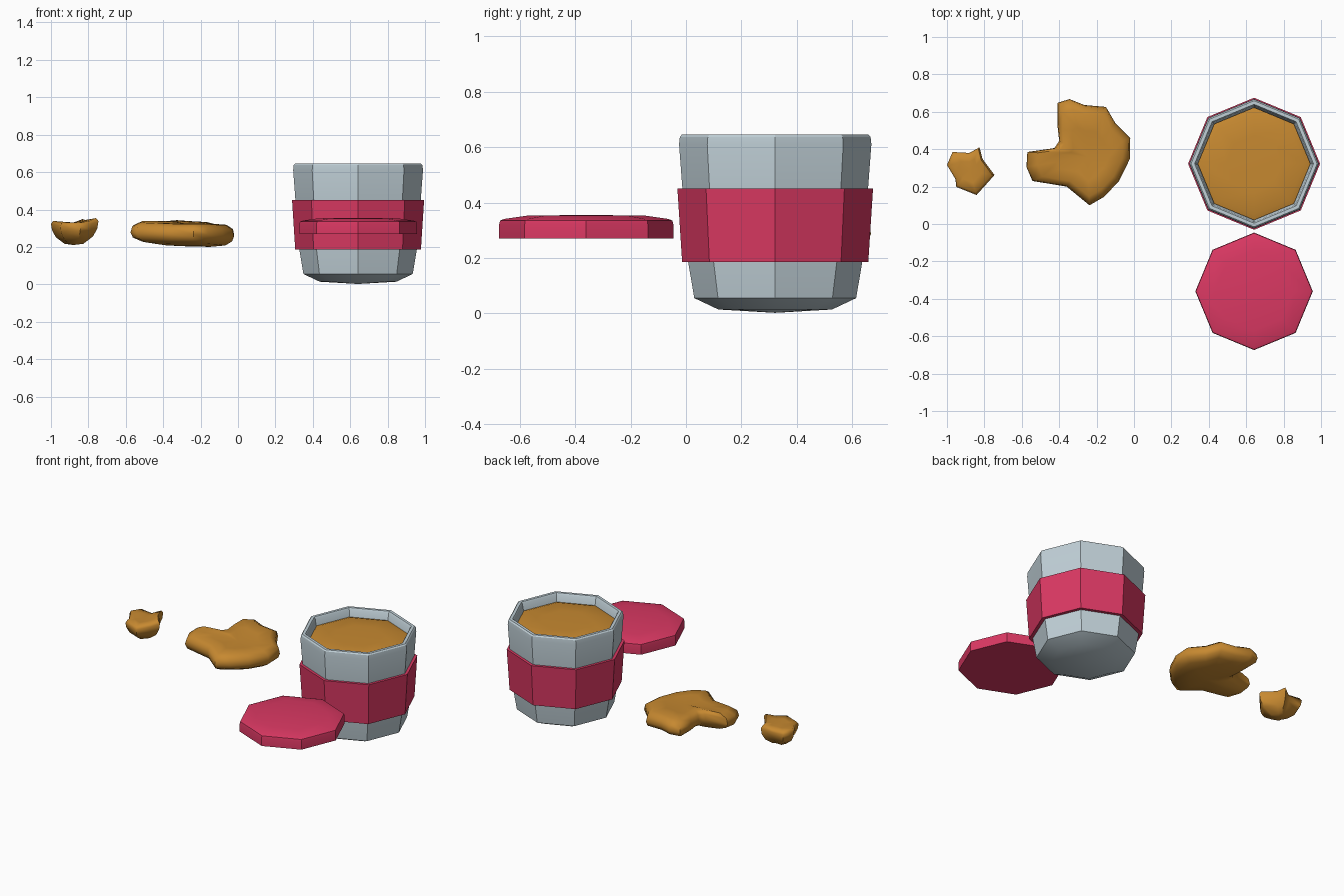
import bpy, bmesh, math
from mathutils import Vector

if "Cube" in bpy.data.objects:
    bpy.data.objects.remove(bpy.data.objects["Cube"])


def material(name, rgb):
    m = bpy.data.materials.new(name)
    m.diffuse_color = (*rgb, 1)
    m.use_nodes = True
    m.node_tree.nodes["Principled BSDF"].inputs["Base Color"].default_value = m.diffuse_color
    return m


GLASS = material("pale blue grey", (0.53, 0.63, 0.68))
RED = material("raspberry red", (0.71, 0.04, 0.125))
BUTTER = material("caramel brown", (0.57, 0.25, 0.03))


def finish(name, bm, mat, angle):
    bmesh.ops.remove_doubles(bm, verts=bm.verts, dist=1e-5)
    bmesh.ops.recalc_face_normals(bm, faces=bm.faces)
    me = bpy.data.meshes.new(name)
    bm.to_mesh(me)
    bm.free()
    me.materials.append(mat)
    ob = bpy.data.objects.new(name, me)
    bpy.context.collection.objects.link(ob)
    bpy.ops.object.select_all(action='DESELECT')
    ob.select_set(True)
    bpy.context.view_layer.objects.active = ob
    bpy.ops.object.shade_smooth_by_angle(angle=math.radians(angle))
    return ob


def skin(bm, rings, closed=False):
    """Bridge successive rings of equal point count with quads."""
    vs = [[bm.verts.new(p) for p in r] for r in rings]
    pairs = list(zip(vs, vs[1:])) + ([(vs[-1], vs[0])] if closed else [])
    n = len(vs[0])
    for a, b in pairs:
        for i in range(n):
            j = (i + 1) % n
            bm.faces.new((a[i], a[j], b[j], b[i]))


def lathe(name, centre, profile, mat, closed=False, sides=8):
    """Eight-sided turned part from (radius, z) pairs."""
    bm = bmesh.new()
    rings = [[(centre[0] + r * math.cos(2 * math.pi * i / sides),
               centre[1] + r * math.sin(2 * math.pi * i / sides), z)
              for i in range(sides)] for r, z in profile]
    skin(bm, rings, closed)
    bmesh.ops.dissolve_degenerate(bm, dist=1e-5, edges=bm.edges)
    return finish(name, bm, mat, 25)


def lump(name, centre, outline, layers, mat):
    """Irregular blob: outline (x, y, z) shrunk toward a centre in layers of
    (scale, height, share of the outline's own z kept)."""
    bm = bmesh.new()
    c = Vector(centre)
    rings = []
    for s, z, keep in layers:
        ring = []
        for x, y, h in outline:
            p = c + (Vector((x, y, 0)) - c) * s
            p.z = z + (h - c.z) * keep
            ring.append(p)
        rings.append(ring)
    skin(bm, rings)
    bmesh.ops.dissolve_degenerate(bm, dist=1e-5, edges=bm.edges)
    return finish(name, bm, mat, 60)


JAR = (0.642, 0.322)
LID = (0.642, -0.36)

# Jar body with hollow top
lathe("jar_body", JAR, [(0, 0.002), (0.205, 0.014), (0.292, 0.055), (0.315, 0.19),
                        (0.335, 0.45), (0.347, 0.61), (0.344, 0.637), (0.337, 0.645),
                        (0.318, 0.645), (0.311, 0.635), (0.300, 0.57), (0, 0.57)], GLASS)
# Wrap-around label band
lathe("label_band", JAR, [(0.336, 0.186), (0.353, 0.45), (0.333, 0.45), (0.313, 0.186)],
      RED, closed=True)
# Contents
lathe("filling", JAR, [(0.301, 0.575), (0.301, 0.592), (0.27, 0.602), (0.15, 0.606),
                       (0, 0.606)], BUTTER)
# Loose lid
lathe("lid", LID, [(0, 0.27), (0.314, 0.27), (0.314, 0.322), (0.311, 0.335),
                   (0.295, 0.341), (0.21, 0.353), (0, 0.355)], RED)

# Large smear
lump("large_smear", (-0.25, 0.36, 0.27),
     [(-0.41, 0.647, .28), (-0.345, 0.668, .285), (-0.265, 0.636, .28), (-0.15, 0.626, .275),
      (-0.10, 0.54, .265), (-0.02, 0.46, .26), (-0.022, 0.348, .255), (-0.08, 0.23, .26),
      (-0.16, 0.145, .265), (-0.238, 0.10, .265), (-0.36, 0.20, .265), (-0.543, 0.23, .27),
      (-0.575, 0.305, .275), (-0.57, 0.385, .28), (-0.425, 0.406, .28), (-0.40, 0.444, .28),
      (-0.41, 0.535, .28)],
     [(0, 0.202, 0), (0.45, 0.208, 0.5), (0.8, 0.223, 1), (0.96, 0.245, 1), (1, 0.272, 1),
      (0.97, 0.305, 1), (0.82, 0.328, 1), (0.5, 0.328, 0.5), (0, 0.318, 0)], BUTTER)

# Small dollop, flat on top and narrowing downward
lump("small_dollop", (-0.88, 0.285, 0.32),
     [(-1.0, 0.315, .325), (-0.97, 0.385, .32), (-0.88, 0.38, .315), (-0.826, 0.41, .335),
      (-0.81, 0.348, .33), (-0.746, 0.262, .34), (-0.783, 0.22, .325), (-0.842, 0.155, .315),
      (-0.95, 0.198, .315), (-0.955, 0.24, .315)],
     [(0, 0.21, 0), (0.4, 0.217, 0), (0.78, 0.25, 0.3), (0.95, 0.285, 0.6), (1, 0.318, 1),
      (0.9, 0.334, 1), (0.5, 0.333, 0.4), (0, 0.33, 0)], BUTTER)
